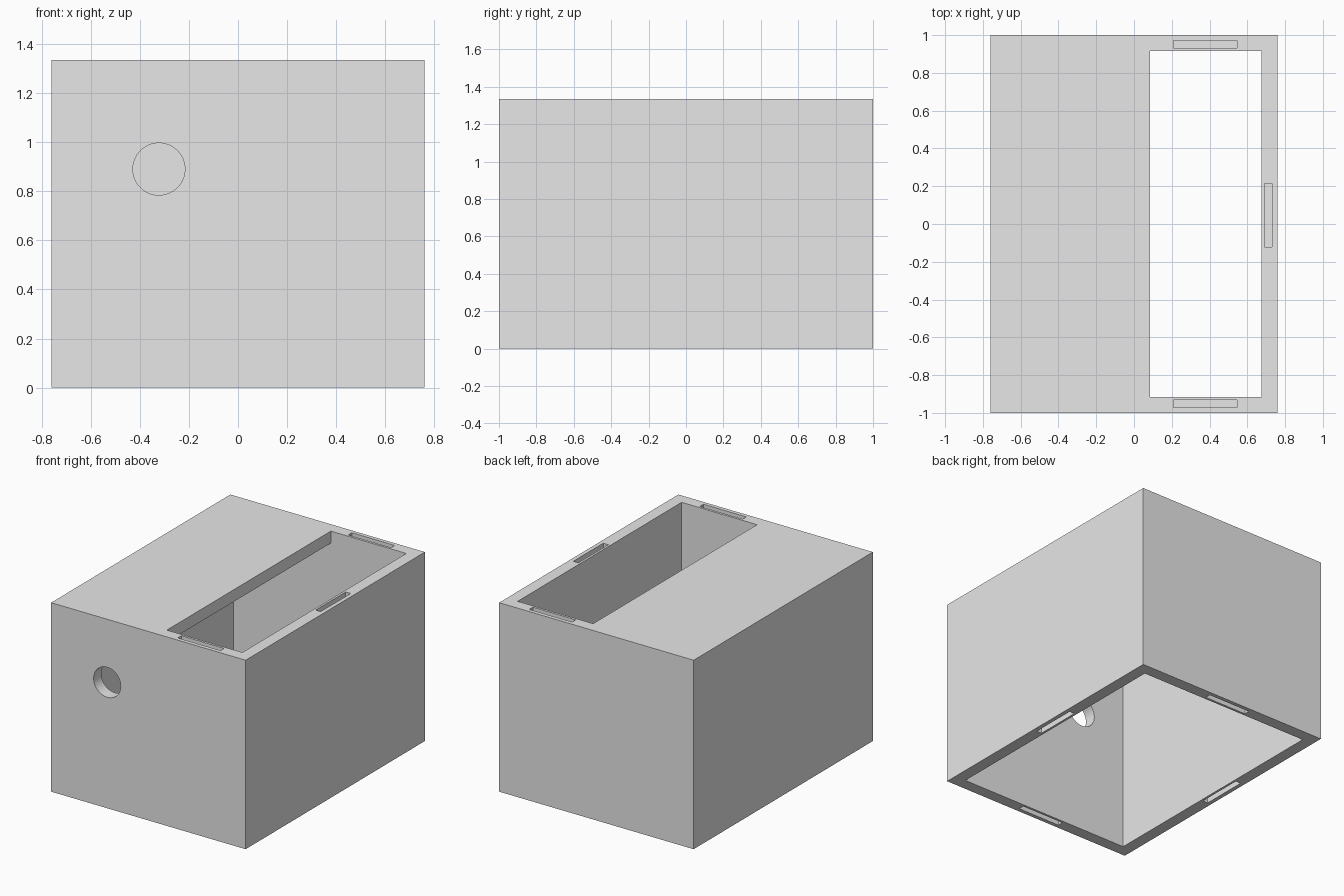
import bpy
import math

default = bpy.data.objects.get("Cube")
if default:
    bpy.data.objects.remove(default, do_unlink=True)

# Overall size, wall thickness and slot size
HX, HY, H = 0.76, 1.0, 1.335
WALL = 0.085
SLOT_L, SLOT_W, SLOT_D = 0.335, 0.04, 0.085
SLOT_Y = 0.047

grey = bpy.data.materials.new("plain_grey")
grey.use_nodes = True
colour = (0.8, 0.8, 0.8, 1.0)
grey.diffuse_color = colour
grey.node_tree.nodes["Principled BSDF"].inputs["Base Color"].default_value = colour


def block(name, low, high):
    """Axis-aligned box between two corners."""
    bpy.ops.mesh.primitive_cube_add(size=1)
    ob = bpy.context.object
    ob.name = name
    ob.location = [(a + b) / 2 for a, b in zip(low, high)]
    ob.scale = [b - a for a, b in zip(low, high)]
    bpy.ops.object.transform_apply(location=True, rotation=True, scale=True)
    ob.data.materials.append(grey)
    return ob


def cut(target, cutter):
    """Subtract the cutter from the target, then discard it."""
    cutter.hide_render = True
    mod = target.modifiers.new("cut", "BOOLEAN")
    mod.operation = "DIFFERENCE"
    mod.solver = "EXACT"
    mod.object = cutter
    bpy.context.view_layer.objects.active = target
    bpy.ops.object.modifier_apply(modifier=mod.name)
    bpy.data.objects.remove(cutter, do_unlink=True)


def cut_slot(target, x, y, along_x, z):
    """Blind slot sunk into the rim at height z."""
    sx, sy = (SLOT_L, SLOT_W) if along_x else (SLOT_W, SLOT_L)
    cut(target, block("slot_cutter",
                      (x - sx / 2, y - sy / 2, z - SLOT_D),
                      (x + sx / 2, y + sy / 2, z + SLOT_D)))


# Box shell, open underneath
shell = block("box_shell", (-HX, -HY, 0), (HX, HY, H))
cut(shell, block("cavity_cutter",
                 (WALL - HX, WALL - HY, -0.2), (HX - WALL, HY - WALL, H - WALL)))

# Long opening in the top, flush with three inner walls
cut(shell, block("opening_cutter",
                 (WALL, WALL - HY, H - 0.3), (HX - WALL, HY - WALL, H + 0.2)))

# Round hole through the front wall
bpy.ops.mesh.primitive_cylinder_add(vertices=64, radius=0.106, depth=0.4,
                                    location=(-0.322, -HY, 0.89),
                                    rotation=(math.pi / 2, 0, 0))
hole = bpy.context.object
hole.name = "hole_cutter"
hole.data.materials.append(grey)
cut(shell, hole)

# Slots in the top and bottom rims
mid_x, mid_y = HX - 0.049, HY - 0.048
for side in (-1, 1):
    cut_slot(shell, 0.377, side * mid_y, True, H)
    cut_slot(shell, 0, side * mid_y, True, 0)
    cut_slot(shell, side * mid_x, SLOT_Y, False, 0)
cut_slot(shell, mid_x, SLOT_Y, False, H)

# Smooth only the round hole
bpy.ops.object.select_all(action="DESELECT")
shell.select_set(True)
bpy.context.view_layer.objects.active = shell
bpy.ops.object.shade_smooth_by_angle(angle=math.radians(30))
